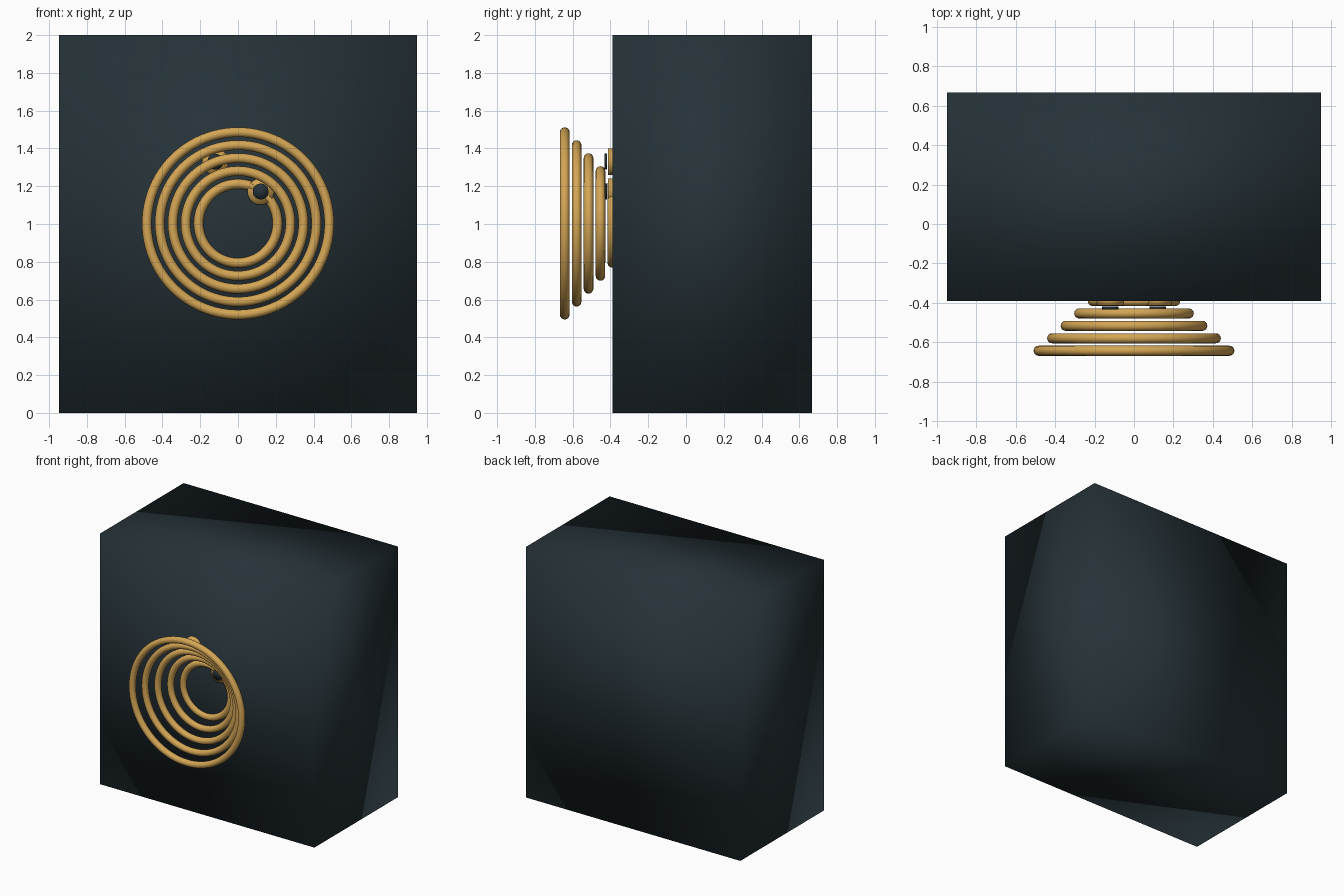
import bpy, math

default = bpy.data.objects.get("Cube")
if default:
    bpy.data.objects.remove(default, do_unlink=True)


def material(name, rgb):
    m = bpy.data.materials.new(name)
    m.use_nodes = True
    m.diffuse_color = (*rgb, 1)
    m.node_tree.nodes["Principled BSDF"].inputs["Base Color"].default_value = (*rgb, 1)
    return m


slate = material("dark_slate", (0.019, 0.032, 0.04))
gold = material("warm_gold", (0.66, 0.38, 0.09))

FRONT = -0.39          # front plane of the cabinet
FACING = (math.pi / 2, 0, 0)


def finish(name, mat):
    ob = bpy.context.object
    ob.name = name
    ob.data.materials.append(mat)
    bpy.ops.object.shade_smooth()
    return ob


def disc(name, x, z, radius, y_front, y_back, mat):
    bpy.ops.mesh.primitive_cylinder_add(
        vertices=32, radius=radius, depth=y_back - y_front,
        location=(x, (y_front + y_back) / 2, z), rotation=FACING)
    return finish(name, mat)


# Cabinet, with soft shading across its corners
bpy.ops.mesh.primitive_cube_add(size=1, location=(0, 0.139, 1))
bpy.context.object.scale = (1.894, 1.056, 2)
bpy.ops.object.transform_apply(location=False, rotation=False, scale=True)
finish("cabinet", slate)

# Flaring stack of rings, the smallest half sunk in the cabinet
for i in range(5):
    bpy.ops.mesh.primitive_torus_add(
        major_segments=96, minor_segments=16,
        major_radius=0.209 + 0.0685 * i, minor_radius=0.0255,
        location=(0, FRONT - 0.063 * i, 1.003), rotation=FACING)
    finish(f"horn_ring_{i + 1}", gold)

# Two round knobs with dark caps standing just off them
for side, x, z in (("left", 0.12, 1.172), ("right", -0.12, 1.33)):
    disc(f"knob_{side}", x, z, 0.07, -0.412, -0.36, gold)
    disc(f"knob_cap_{side}", x, z, 0.042, -0.432, -0.418, slate)
